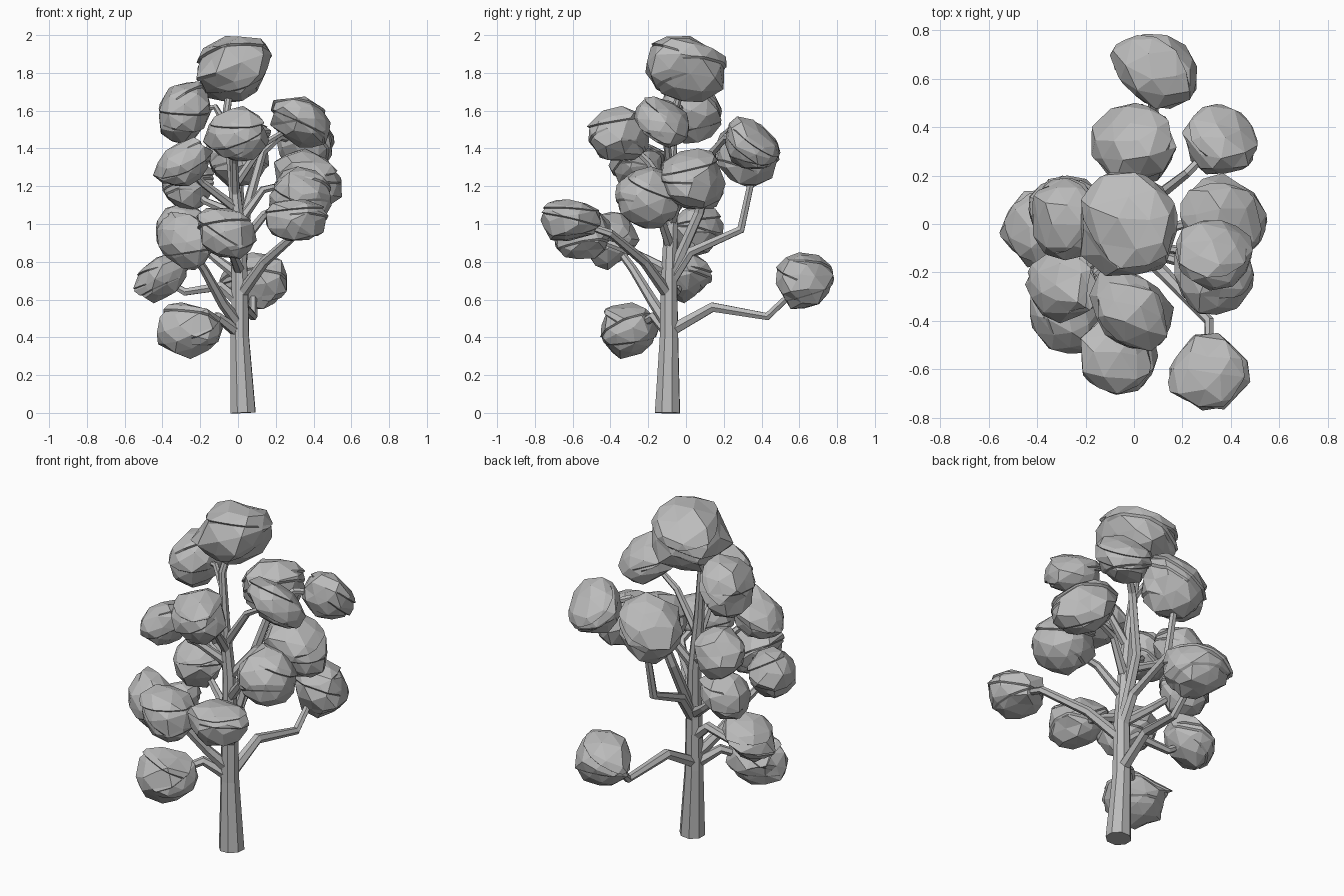
import bpy, bmesh, random
from mathutils import Vector, Euler

cube = bpy.data.objects.get("Cube")
if cube:
    bpy.data.objects.remove(cube)

grey = bpy.data.materials.new("plain_grey")
grey.use_nodes = True
grey.diffuse_color = (0.5, 0.5, 0.5, 1)
grey.node_tree.nodes["Principled BSDF"].inputs["Base Color"].default_value = (0.5, 0.5, 0.5, 1)


def add_object(name, mesh):
    mesh.materials.clear()
    mesh.materials.append(grey)
    obj = bpy.data.objects.new(name, mesh)
    bpy.context.collection.objects.link(obj)


def add_ledge(bm, normal, height, swell, side):
    """Step the surface outwards above a tilted plane, mostly on one side."""
    for level in (height, height - 0.05):
        bmesh.ops.bisect_plane(bm, geom=bm.verts[:] + bm.edges[:] + bm.faces[:],
                               plane_co=normal * level, plane_no=normal, dist=0.001)
    for v in bm.verts:
        along = normal * v.co.dot(normal)
        if v.co.dot(normal) > height - 0.01 and v.co.dot(side) > -0.3:
            v.co = along + (v.co - along) * swell


def leaf_clump(name, centre, size, lean, seed):
    """Faceted, uneven ball with overhanging ledges, leaned and fitted to a box."""
    rng = random.Random(seed)
    bm = bmesh.new()
    bmesh.ops.create_icosphere(bm, subdivisions=2, radius=1)
    turn = Euler([rng.uniform(0, 3) for _ in range(3)]).to_matrix()
    for v in bm.verts:
        v.co = turn @ (v.co * rng.uniform(0.92, 1.05))
        v.co += Vector([rng.uniform(-0.08, 0.08) for _ in range(3)])
    for height, swell in ((-0.45, 1.07), (0, 1.07), (0.4, 1.1)):
        tilt = Vector((rng.uniform(-0.5, 0.5), rng.uniform(-0.5, 0.5), 1)).normalized()
        side = Vector((rng.uniform(-1, 1), rng.uniform(-1, 1), 0)).normalized()
        add_ledge(bm, tilt, height + rng.uniform(-0.1, 0.1), swell, side)
    # Lean: z along x, z along y, y along x
    for v in bm.verts:
        x, y, z = v.co
        v.co = (x, y + lean[2] * x, z + lean[0] * x + lean[1] * y)
    # Fit the clump to its place
    low = Vector([min(v.co[i] for v in bm.verts) for i in range(3)])
    high = Vector([max(v.co[i] for v in bm.verts) for i in range(3)])
    middle, half = (low + high) / 2, (high - low) / 2
    for v in bm.verts:
        v.co = Vector([centre[i] + (v.co[i] - middle[i]) / half[i] * size[i] for i in range(3)])
    bmesh.ops.recalc_face_normals(bm, faces=bm.faces[:])
    mesh = bpy.data.meshes.new(name)
    bm.to_mesh(mesh)
    bm.free()
    add_object(name, mesh)


def limb(name, points, radii, resolution):
    """Flat-sided tapering tube along a bent path."""
    curve = bpy.data.curves.new(name + "_path", "CURVE")
    curve.dimensions = "3D"
    curve.bevel_depth = 1
    curve.bevel_resolution = resolution
    curve.use_fill_caps = True
    spline = curve.splines.new("POLY")
    spline.points.add(len(points) - 1)
    spline.use_smooth = False
    for p, co, r in zip(spline.points, points, radii):
        p.co = (*co, 1)
        p.radius = r
    helper = bpy.data.objects.new(name + "_path", curve)
    bpy.context.collection.objects.link(helper)
    graph = bpy.context.evaluated_depsgraph_get()
    mesh = bpy.data.meshes.new_from_object(helper.evaluated_get(graph))
    bpy.data.objects.remove(helper)
    for face in mesh.polygons:
        face.use_smooth = False
    add_object(name, mesh)


# Trunk, thinning towards the crown
trunk = [Vector(p) for p in ((.027, -.098, 0), (.01, -.09, .4), (.01, -.09, .7),
                             (0, -.08, 1), (-.03, -.08, 1.3), (-.06, -.06, 1.6), (-.03, 0, 1.8))]
limb("trunk", trunk, (.071, .052, .046, .038, .03, .022, .018), 2)


def trunk_point(z):
    for a, b in zip(trunk, trunk[1:]):
        if a.z <= z <= b.z:
            return a.lerp(b, (z - a.z) / (b.z - a.z))


# Leaf clumps: centre and half size
clumps = {
    "crown": ((-.02, 0, 1.82), (.2, .215, .175)),
    "upper_right": ((-.28, .02, 1.59), (.14, .17, .165)),
    "upper_front": ((-.01, -.36, 1.48), (.175, .165, .145)),
    "upper_left": ((.33, -.13, 1.54), (.16, .145, .135)),
    "upper_right_front": ((-.29, -.26, 1.33), (.16, .15, .13)),
    "upper_left_back": ((.355, .35, 1.43), (.155, .145, .14)),
    "upper_back": ((0, .33, 1.38), (.175, .17, .185)),
    "middle_left": ((.37, .04, 1.24), (.18, .17, .16)),
    "middle_left_front": ((.33, -.2, 1.14), (.165, .175, .165)),
    "middle_right": ((-.27, .06, 1.21), (.145, .14, .145)),
    "middle_right_back": ((-.29, .06, .97), (.145, .14, .14)),
    "outer_left_front": ((.31, -.61, 1.02), (.17, .16, .11)),
    "lower_front": ((-.06, -.55, .95), (.16, .155, .135)),
    "lower_right_front": ((-.28, -.39, .91), (.15, .145, .155)),
    "lower_right": ((-.41, -.02, .715), (.145, .16, .135)),
    "lower_back": ((.08, .63, .7), (.18, .155, .15)),
    "lowest_front": ((-.255, -.3, .435), (.175, .155, .15)),
}
leans = {
    "crown": (.2, -.15, 0),
    "upper_right": (.2, 0, 0),
    "upper_front": (0, 0, -.2),
    "upper_left": (-.3, -.3, 0),
    "upper_right_front": (.2, 0, 0),
    "upper_left_back": (0, -.3, 0),
    "middle_left": (-.3, 0, 0),
    "lower_front": (-.2, 0, 0),
    "lower_right_front": (-.2, 0, -.25),
    "lower_right": (.4, 0, 0),
    "lower_back": (0, 0, -.2),
}
for seed, (name, (centre, size)) in enumerate(clumps.items()):
    leaf_clump("leaf_clump_" + name, centre, size, leans.get(name, (0, 0, 0)), seed)

# Branches: height on the trunk, then the bends on the way to the clump
branches = {
    "upper_right": (1.5, [(-.12, -.04, 1.62)]),
    "upper_front": (1.15, [(-.02, -.2, 1.33)]),
    "upper_left": (1.2, [(.13, -.1, 1.42)]),
    "upper_right_front": (1.08, [(-.19, -.17, 1.22)]),
    "upper_left_back": (.7, [(.04, .07, 1.06), (.13, .14, 1.38), (.22, .21, 1.46)]),
    "upper_back": (.68, [(.02, .02, .85), (.01, .29, .97), (.01, .34, 1.2)]),
    "middle_left": (1, [(.13, -.02, 1.18)]),
    "middle_left_front": (.88, [(.14, -.14, 1.05)]),
    "middle_right": (1.05, [(-.17, -.02, 1.12)]),
    "middle_right_back": (.72, [(-.12, 0, .82)]),
    "outer_left_front": (.62, [(.14, -.22, .8), (.31, -.4, .95)]),
    "lower_front": (.75, [(-.03, -.28, .85)]),
    "lower_right_front": (.46, [(-.08, -.17, .58), (-.18, -.28, .76)]),
    "lower_right": (.58, [(-.09, -.08, .67), (-.28, -.05, .64)]),
    "lower_back": (.43, [(.03, .14, .56), (.08, .43, .51)]),
    "lowest_front": (.42, [(-.11, -.17, .51)]),
}
for name, (height, bends) in branches.items():
    path = [trunk_point(height), *map(Vector, bends), Vector(clumps[name][0])]
    base = 0.04 - 0.012 * height
    taper = [base * (1 - 0.5 * i / (len(path) - 1)) for i in range(len(path))]
    limb("branch_" + name, path, taper, 1)
